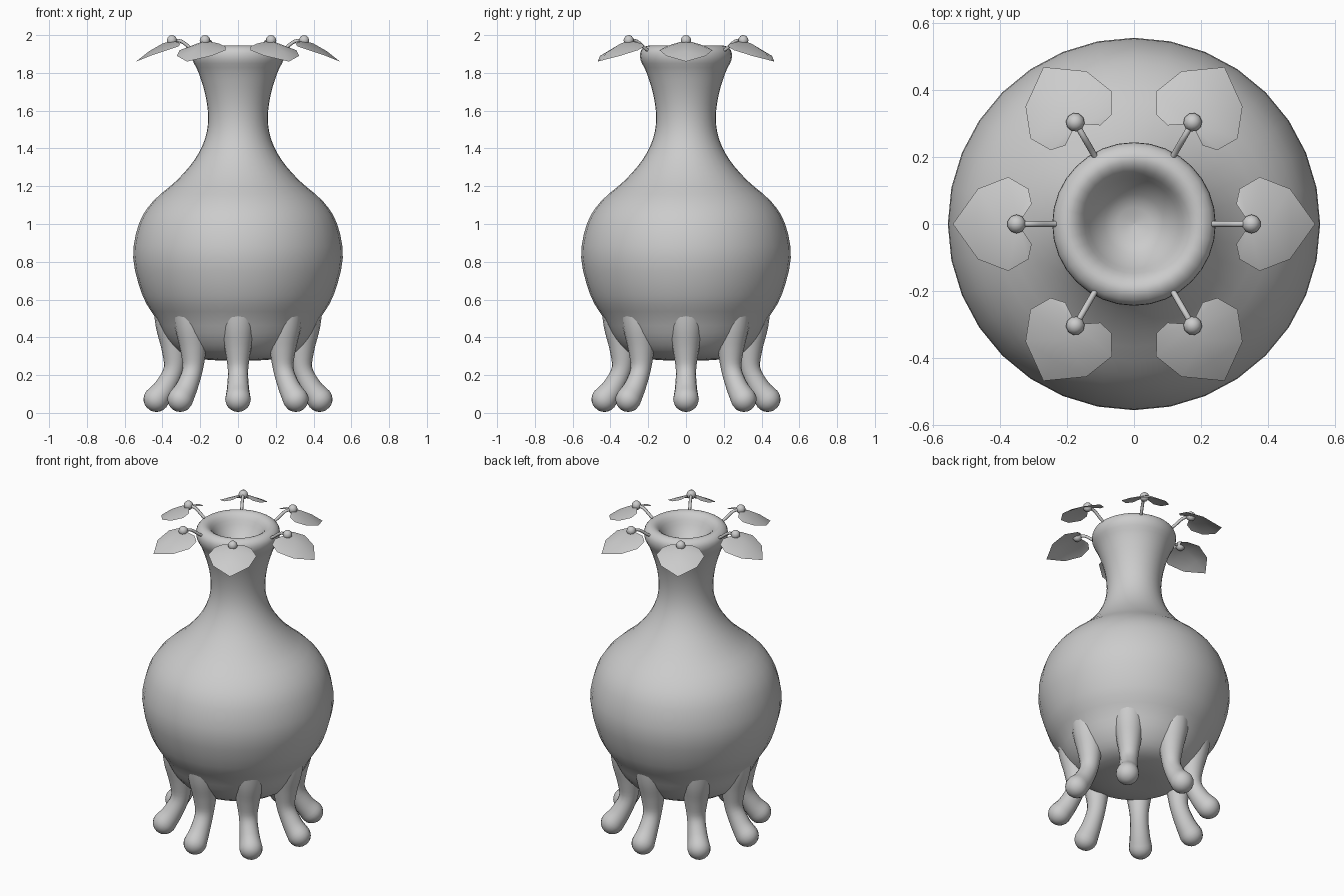
import bpy, bmesh, math
from mathutils import Vector, Matrix

if "Cube" in bpy.data.objects:
    bpy.data.objects.remove(bpy.data.objects["Cube"])


def spline(pts, n):
    """Catmull-Rom resampling of tuples of any length."""
    P = [Vector(p) for p in pts]
    P = [P[0] * 2 - P[1]] + P + [P[-1] * 2 - P[-2]]
    out = []
    for i in range(1, len(P) - 2):
        a, b, c, d = P[i - 1:i + 3]
        for k in range(n):
            t = k / n
            out.append((b * 2 + (c - a) * t + (a * 2 - b * 5 + c * 4 - d) * t * t
                        + (b * 3 - a - c * 3 + d) * t ** 3) / 2)
    return out + [P[-2]]


def finish(bm, name, angle=0.0, smooth=True):
    bmesh.ops.recalc_face_normals(bm, faces=bm.faces)
    me = bpy.data.meshes.new(name)
    bm.to_mesh(me)
    bm.free()
    for p in me.polygons:
        p.use_smooth = smooth
    ob = bpy.data.objects.new(name, me)
    ob.rotation_euler.z = angle
    bpy.context.collection.objects.link(ob)
    return ob


def skin_rings(bm, rings):
    for a, b in zip(rings, rings[1:]):
        n = len(a)
        for i in range(n):
            bm.faces.new((a[i], a[(i + 1) % n], b[(i + 1) % n], b[i]))
    bm.faces.new(rings[0])
    bm.faces.new(rings[-1])


def lathe(name, profile, sides):
    bm = bmesh.new()
    rings = [[bm.verts.new((r * math.cos(2 * math.pi * i / sides),
                            r * math.sin(2 * math.pi * i / sides), z))
              for i in range(sides)] for r, z in profile]
    skin_rings(bm, rings)
    return finish(bm, name)


def tube(name, path, sides, angle, ball=False):
    """Tapered tube in the radial plane; path holds (radial, z, radius)."""
    pts = spline(path, 4)
    end, d = pts[-1], pts[-1] - pts[-2]
    tan = Vector((d.x, d.y)).normalized()
    for k in range(1, 6):                       # rounded end
        a = k / 6 * math.pi / 2 + 0.06
        s = end.z * math.sin(a)
        pts.append(Vector((end.x + tan.x * s, end.y + tan.y * s, end.z * math.cos(a))))
    bm = bmesh.new()
    rings = []
    for i, p in enumerate(pts):
        q = pts[min(i + 1, len(pts) - 1)] - pts[max(i - 1, 0)]
        t = Vector((q.x, 0, q.y)).normalized()
        nrm, side = Vector((t.z, 0, -t.x)), Vector((0, 1, 0))
        c = Vector((p.x, 0, p.y))
        rings.append([bm.verts.new(c + (nrm * math.cos(u) + side * math.sin(u)) * p.z)
                      for u in (2 * math.pi * k / sides for k in range(sides))])
    skin_rings(bm, rings)
    if ball:
        bmesh.ops.create_uvsphere(bm, u_segments=10, v_segments=6, radius=0.028,
                                  matrix=Matrix.Translation((0.35, 0, 1.972)))
    return finish(bm, name, angle)


# Vase-shaped body with hollow mouth
body_profile = [(0.01, 0.28), (0.15, 0.28), (0.29, 0.31), (0.375, 0.39), (0.435, 0.5),
                (0.505, 0.62), (0.555, 0.82), (0.525, 1.0), (0.45, 1.12), (0.325, 1.23),
                (0.23, 1.34), (0.175, 1.45), (0.158, 1.56), (0.172, 1.68), (0.208, 1.8),
                (0.241, 1.87), (0.237, 1.92), (0.2, 1.944), (0.16, 1.925), (0.12, 1.86),
                (0.07, 1.81), (0.005, 1.79)]
lathe("body", spline(body_profile, 3), 32)

# Eight root-like legs with bulbous feet
leg_path = [(0.35, 0.58, 0.10), (0.345, 0.46, 0.09), (0.335, 0.34, 0.07),
            (0.34, 0.23, 0.054), (0.385, 0.135, 0.058), (0.432, 0.073, 0.068)]
for i in range(8):
    tube(f"leg_{i + 1}", leg_path, 16, i * math.pi / 4)

# Six stalks with ball tips, each carrying a leaf
stalk_path = [(0.215, 1.91, 0.008), (0.25, 1.93, 0.009), (0.30, 1.967, 0.009), (0.345, 1.972, 0.009)]
ridge = [(0.345, 0, 1.972), (0.40, 0, 1.955), (0.47, 0, 1.915), (0.54, 0, 1.86)]
edge = [(0.305, 0.06, 1.955), (0.315, 0.105, 1.94), (0.375, 0.14, 1.92), (0.465, 0.105, 1.89)]
for i in range(6):
    ang = i * math.pi / 3
    tube(f"stalk_{i + 1}", stalk_path, 8, ang, ball=True)
    bm = bmesh.new()
    R = [bm.verts.new(p) for p in ridge]
    for s in (1, -1):
        E = [bm.verts.new((x, y * s, z)) for x, y, z in edge]
        for f in ((R[0], E[0], E[1]), (R[0], E[1], E[2], R[1]),
                  (R[1], E[2], E[3], R[2]), (R[2], E[3], R[3])):
            bm.faces.new(f)
    finish(bm, f"leaf_{i + 1}", ang)
